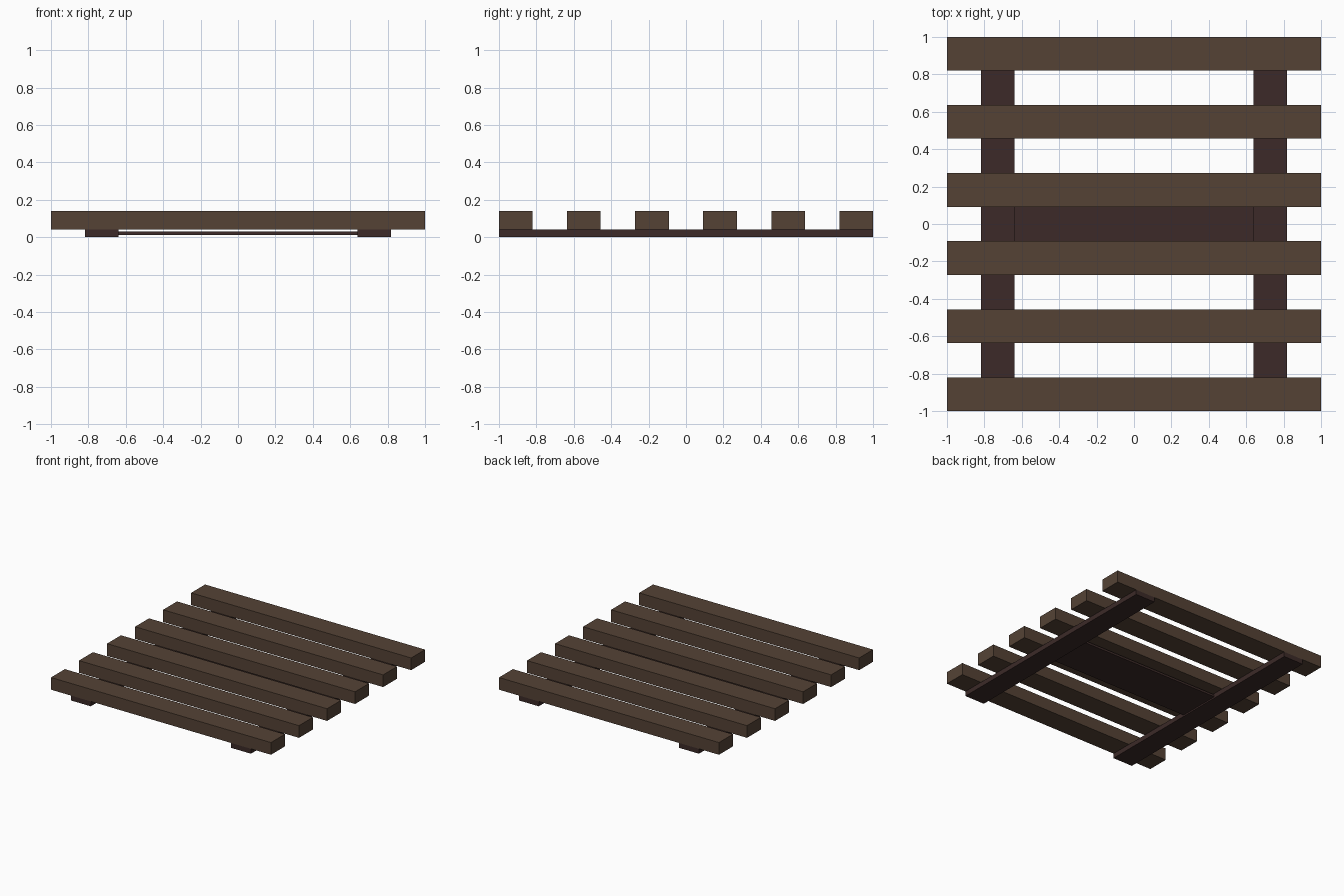
import bpy
import bmesh

if "Cube" in bpy.data.objects:
    bpy.data.objects.remove(bpy.data.objects["Cube"])


def make_material(name, color):
    mat = bpy.data.materials.new(name)
    mat.diffuse_color = (*color, 1.0)
    mat.use_nodes = True
    mat.node_tree.nodes["Principled BSDF"].inputs["Base Color"].default_value = mat.diffuse_color
    return mat


def box(name, low, high, mat):
    """Box spanning two opposite corners."""
    mesh = bpy.data.meshes.new(name)
    bm = bmesh.new()
    bmesh.ops.create_cube(bm, size=1.0)
    for v in bm.verts:
        v.co = [h if c > 0 else l for c, l, h in zip(v.co, low, high)]
    bm.to_mesh(mesh)
    bm.free()
    mesh.materials.append(mat)
    obj = bpy.data.objects.new(name, mesh)
    bpy.context.collection.objects.link(obj)
    return obj


slat_wood = make_material("slat_wood", (0.09, 0.055, 0.036))
rail_wood = make_material("rail_wood", (0.045, 0.023, 0.021))

RAIL_TOP, SLAT_TOP = 0.04, 0.14
WIDTH = 0.18
SLATS = 6

# Top slats, evenly spaced from front to back
pitch = (2.0 - WIDTH) / (SLATS - 1)
for i in range(SLATS):
    y = -1.0 + i * pitch
    box(f"slat_{i + 1}", (-1, y, RAIL_TOP), (1, y + WIDTH, SLAT_TOP), slat_wood)

# Two bottom rails running front to back
for side, x in (("left", -0.728), ("right", 0.728)):
    box(f"{side}_rail", (x - WIDTH / 2, -1, 0), (x + WIDTH / 2, 1, RAIL_TOP), rail_wood)

# Thin centre board between the rails
box("centre_board", (-0.638, -0.18, 0.012), (0.638, 0.18, 0.03), rail_wood)
